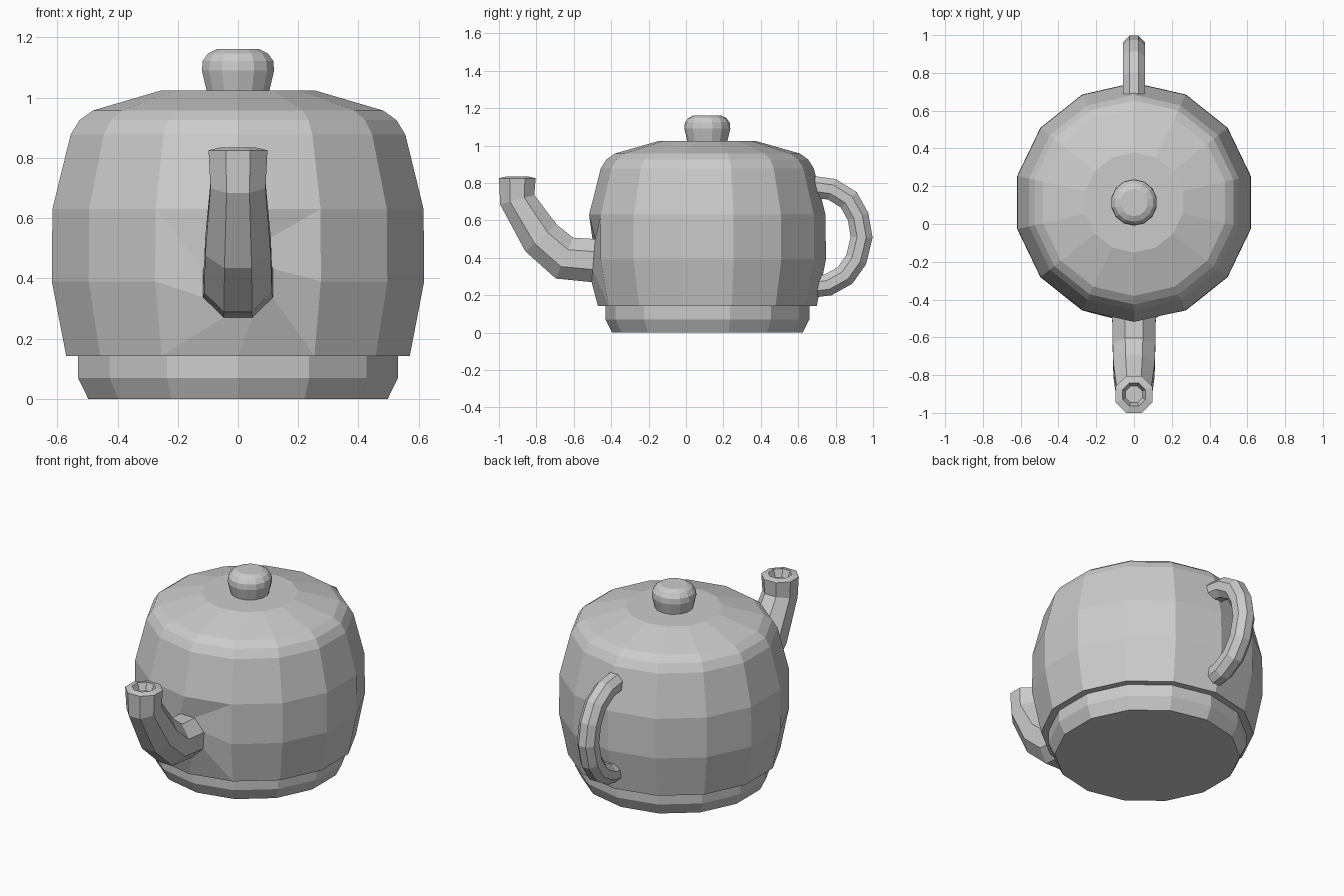
import bpy, bmesh, math
from mathutils import Vector

cube = bpy.data.objects.get("Cube")
if cube:
    bpy.data.objects.remove(cube, do_unlink=True)

SIDES = 14
CENTRE_Y = 0.114

grey = bpy.data.materials.new("plain grey")
grey.use_nodes = True
colour = (0.6, 0.6, 0.6, 1)
grey.diffuse_color = colour
grey.node_tree.nodes["Principled BSDF"].inputs["Base Color"].default_value = colour


def finish(name, bm):
    bmesh.ops.recalc_face_normals(bm, faces=bm.faces[:])
    mesh = bpy.data.meshes.new(name)
    bm.to_mesh(mesh)
    bm.free()
    mesh.materials.append(grey)
    obj = bpy.data.objects.new(name, mesh)
    bpy.context.collection.objects.link(obj)
    return obj


def bridge(bm, a, b):
    n = len(a)
    for i in range(n):
        j = (i + 1) % n
        bm.faces.new((a[i], a[j], b[j], b[i]))


def lathe(bm, profile):
    """Stack rings of (radius, z), the first vertex facing the front; cap both ends."""
    rings = []
    for r, z in profile:
        ring = []
        for i in range(SIDES):
            a = 2 * math.pi * i / SIDES - math.pi / 2
            ring.append(bm.verts.new((r * math.cos(a), CENTRE_Y + r * math.sin(a), z)))
        rings.append(ring)
    for a, b in zip(rings, rings[1:]):
        bridge(bm, a, b)
    bm.faces.new(rings[0])
    bm.faces.new(rings[-1])
    return rings


def tube(bm, path, sides=8):
    """Sweep rings along (y, z, radius) points in the middle plane."""
    pts = [Vector((0, y, z)) for y, z, r in path]
    rings = []
    for k, (y, z, r) in enumerate(path):
        before = (pts[k] - pts[max(k - 1, 0)]).normalized()
        after = (pts[min(k + 1, len(pts) - 1)] - pts[k]).normalized()
        t = (before + after).normalized()
        up = Vector((0, -t.z, t.y)) * (-1 if path[1][0] < path[0][0] else 1)
        # widen the mitre so the tube keeps its thickness in a bend
        mitre = 1 / max(t.dot(after if after.length else before), 0.7)
        ring = []
        for i in range(sides):
            a = 2 * math.pi * (i + 0.5) / sides
            offset = Vector((r * math.cos(a), 0, 0)) + up * (r * mitre * math.sin(a))
            ring.append(bm.verts.new(pts[k] + offset))
        rings.append(ring)
    for a, b in zip(rings, rings[1:]):
        bridge(bm, a, b)
    return rings


# Body with foot, shoulder and lid
bm = bmesh.new()
rings = lathe(bm, [(0.51, 0), (0.545, 0.07), (0.545, 0.142), (0.585, 0.142),
                   (0.634, 0.39), (0.632, 0.63), (0.57, 0.877), (0.54, 0.925),
                   (0.495, 0.957), (0.265, 1.023)])

# Spout opening: remove one front vertex and keep the loop around it
low, mid, high = rings[3:6]
opening = [mid[1], high[1], high[0], high[-1], mid[-1], low[-1], low[0], low[1]]
bmesh.ops.delete(bm, geom=[mid[0]], context='VERTS')

# Spout grown from the opening
spout = tube(bm, [(-0.495, 0.385, 0.125), (-0.65, 0.398, 0.122), (-0.775, 0.506, 0.118),
                  (-0.902, 0.71, 0.099), (-0.902, 0.825, 0.106)])
bridge(bm, opening, spout[0])

# Rim and shallow hole at the tip
last = spout[-1]
tip = Vector((0, -0.902, 0))
for scale, z in ((0.62, 0.834), (0.45, 0.79)):
    ring = [bm.verts.new(tip + Vector(((v.co.x) * scale, (v.co.y - tip.y) * scale, z)))
            for v in spout[-1]]
    bridge(bm, last, ring)
    last = ring
bm.faces.new(last)
finish("pot_body_and_spout", bm)

# Lid knob
bm = bmesh.new()
lathe(bm, [(0.105, 1.015), (0.123, 1.09), (0.12, 1.122), (0.102, 1.147), (0.073, 1.161)])
finish("lid_knob", bm)

# Handle
bm = bmesh.new()
handle = tube(bm, [(0.64, 0.785, 0.062), (0.78, 0.766, 0.062), (0.87, 0.71, 0.062),
                   (0.92, 0.62, 0.062), (0.939, 0.51, 0.062), (0.91, 0.39, 0.062),
                   (0.85, 0.305, 0.062), (0.76, 0.255, 0.062), (0.64, 0.24, 0.062)])
bm.faces.new(handle[0])
bm.faces.new(handle[-1])
finish("handle", bm)
